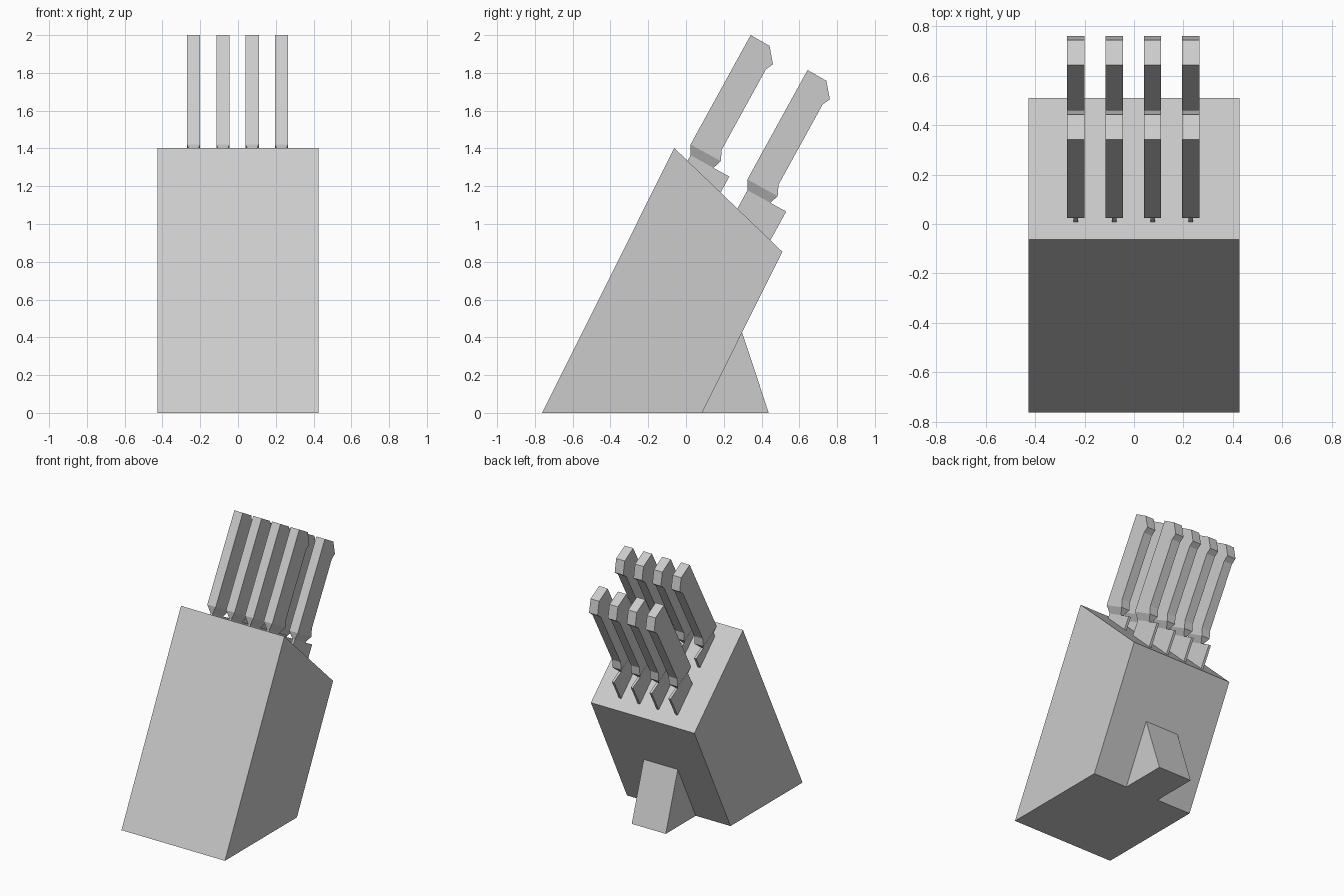
import bpy, bmesh, math

if "Cube" in bpy.data.objects:
    bpy.data.objects.remove(bpy.data.objects["Cube"])


def prism_bm(profile, width):
    """Closed prism: (y, z) profile extruded along x, centred on x = 0."""
    bm = bmesh.new()
    a = [bm.verts.new((-width / 2, y, z)) for y, z in profile]
    b = [bm.verts.new((width / 2, y, z)) for y, z in profile]
    bm.faces.new(a)
    bm.faces.new(b[::-1])
    n = len(profile)
    sides = [bm.faces.new((a[i], b[i], b[(i + 1) % n], a[(i + 1) % n])) for i in range(n)]
    return bm, sides


def to_mesh(bm, name):
    bmesh.ops.recalc_face_normals(bm, faces=bm.faces[:])
    mesh = bpy.data.meshes.new(name)
    bm.to_mesh(mesh)
    bm.free()
    return mesh


def place(name, mesh, location=(0, 0, 0), tilt=0):
    ob = bpy.data.objects.new(name, mesh)
    ob.location = location
    ob.rotation_euler.x = tilt
    bpy.context.collection.objects.link(ob)
    return ob


# Slanted block and its rear support wedge
bm, _ = prism_bm([(-0.762, 0), (0.085, 0), (0.51, 0.853), (-0.062, 1.402)], 0.852)
place("block", to_mesh(bm, "block"))
bm, _ = prism_bm([(0.085, 0), (0.438, 0), (0.297, 0.426)], 0.28)
place("support_wedge", to_mesh(bm, "support_wedge"))

# Handle in knife space (y across, z along the knife), ending in a tapered bolster
BLADE_T = 0.018
bm, sides = prism_bm([(0, 0), (0, 0.661), (0.115, 0.659), (0.178, 0.582),
                      (0.158, 0.54), (0.158, 0.055), (0.183, 0)], 0.07)
base = sides[-1]
neck = bmesh.ops.extrude_discrete_faces(bm, faces=[base])["faces"][0]
for v in neck.verts:
    v.co.x = math.copysign(BLADE_T / 2, v.co.x)
    v.co.y = 0.028 if v.co.y < 0.1 else 0.166
    v.co.z = -0.05
handle = to_mesh(bm, "handle")

# Blade with a projecting heel, running down into the block
bm, _ = prism_bm([(0.028, -0.05), (0.262, -0.05), (0.262, -0.4), (0.028, -0.4)], BLADE_T)
blade = to_mesh(bm, "blade")

# Two rows of four knives
TILT = math.radians(-28.8)
for row, (y, z) in enumerate([(0.024, 1.421), (0.325, 1.236)]):
    for i in range(4):
        loc = (-0.235 + 0.155 * i, y, z)
        place(f"handle_{row}_{i}", handle, loc, TILT)
        place(f"blade_{row}_{i}", blade, loc, TILT)
